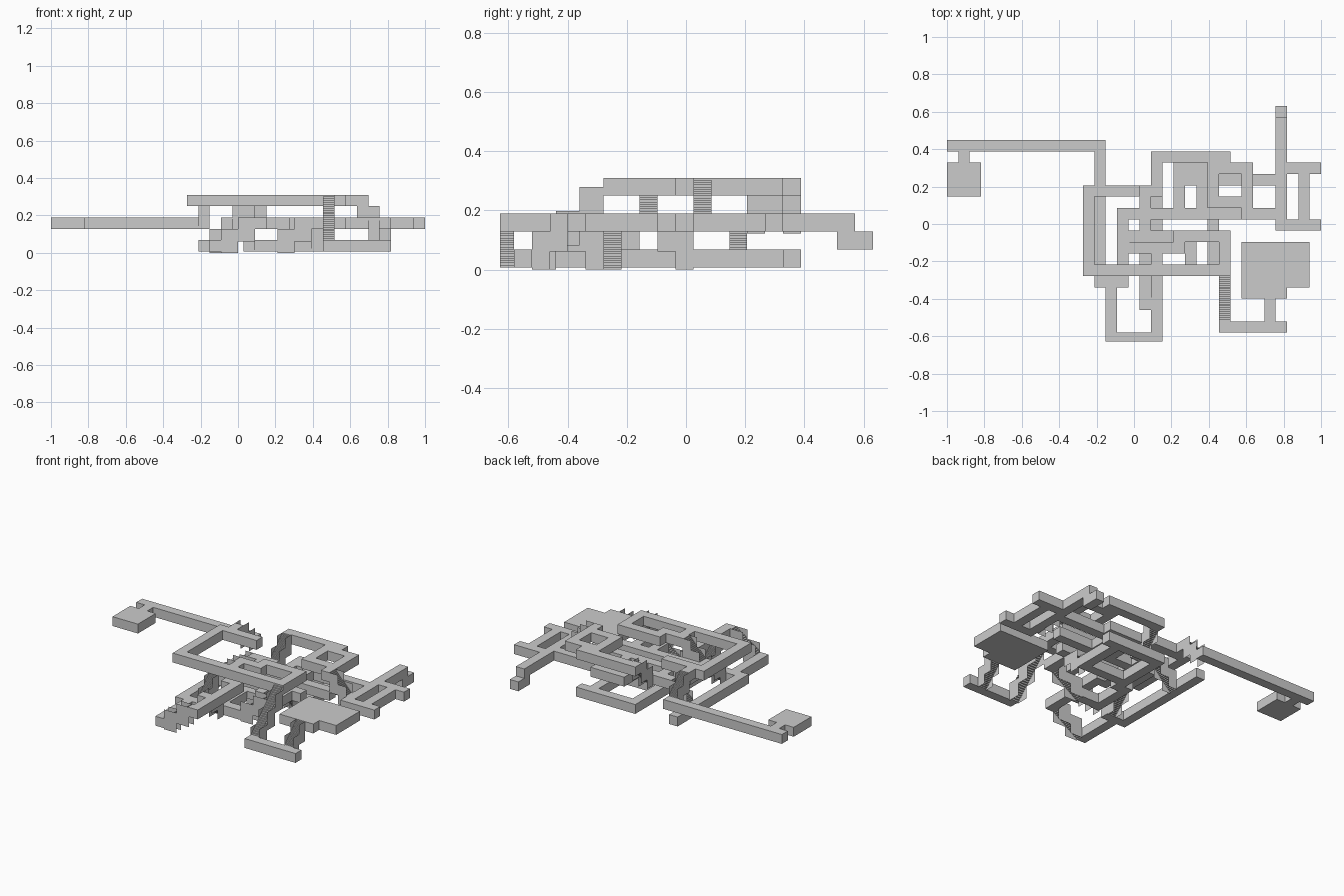
import bpy, bmesh

if "Cube" in bpy.data.objects:
    bpy.data.objects.remove(bpy.data.objects["Cube"])

C = 2 / 33                 # one grid cell
LEVELS = {"lower": 0, "middle": 2, "upper": 4}


def px(i):
    return -1 + C * i


def py(j):
    return max(0.631 - C * j, -0.628)


def pz(k):
    return 0.007 + C * k


def finish(name, bm):
    bmesh.ops.remove_doubles(bm, verts=bm.verts, dist=1e-5)
    me = bpy.data.meshes.new(name)
    bm.to_mesh(me)
    bm.free()
    ob = bpy.data.objects.new(name, me)
    bpy.context.collection.objects.link(ob)


def quad(bm, *pts):
    bm.faces.new([bm.verts.new(p) for p in pts])


def corridors(name, level, rects):
    """Closed passages from inclusive cell rectangles (col0, col1, row0, row1)."""
    cells = {(i, j) for a, b, c, d in rects
             for i in range(a, b + 1) for j in range(c, d + 1)}
    bm = bmesh.new()
    z0, z1 = pz(level), pz(level + 1)
    for i, j in sorted(cells):
        x0, x1, y0, y1 = px(i), px(i + 1), py(j + 1), py(j)
        quad(bm, (x0, y0, z1), (x1, y0, z1), (x1, y1, z1), (x0, y1, z1))
        quad(bm, (x0, y1, z0), (x1, y1, z0), (x1, y0, z0), (x0, y0, z0))
        for di, dj, (ax, ay), (bx, by) in (
                (-1, 0, (x0, y1), (x0, y0)), (1, 0, (x1, y0), (x1, y1)),
                (0, -1, (x1, y1), (x0, y1)), (0, 1, (x0, y0), (x1, y0))):
            if (i + di, j + dj) not in cells:
                quad(bm, (ax, ay, z0), (bx, by, z0), (bx, by, z1), (ax, ay, z1))
    finish(name, bm)


def stair(name, axis, lane, start, end, lv0, lv1, pieces=2, steps=8):
    """Stepped floor and ceiling between blocky side panels, along one lane."""
    bm = bmesh.new()
    if axis == "x":
        s, e = px(start), px(end)
        a, b = py(lane + 1), py(lane)
        pt = lambda t, w, z: (t, w, z)
    else:
        s, e = py(start), py(end)
        a, b = px(lane), px(lane + 1)
        pt = lambda t, w, z: (w, t, z)
    za, zb = pz(lv0), pz(lv1)
    run, rise = (e - s) / pieces, (zb - za) / pieces
    head = C if pieces == 2 else 0.03
    for p in range(pieces):
        t0, t1 = s + run * p, s + run * (p + 1)
        lo = min(za + rise * p, za + rise * (p + 1)) - 0.007
        hi = max(za + rise * p, za + rise * (p + 1)) + head
        for w in (a, b):
            quad(bm, pt(t0, w, lo), pt(t1, w, lo), pt(t1, w, hi), pt(t0, w, hi))
    n = pieces * steps
    for k in range(n):
        t0, t1 = s + (e - s) * k / n, s + (e - s) * (k + 1) / n
        for up in (0, C):
            z0 = za + (zb - za) * k / n + up
            z1 = za + (zb - za) * (k + 1) / n + up
            quad(bm, pt(t0, a, z0), pt(t0, b, z0), pt(t0, b, z1), pt(t0, a, z1))
            quad(bm, pt(t0, a, z1), pt(t0, b, z1), pt(t1, b, z1), pt(t1, a, z1))
    finish(name, bm)


# Lower passages
corridors("lower_passages", LEVELS["lower"], [
    (13, 13, 4, 15), (13, 15, 15, 15), (14, 14, 15, 20),
    (18, 24, 4, 4), (18, 18, 4, 10), (23, 23, 4, 9), (18, 23, 9, 9),
    (17, 17, 10, 14), (17, 18, 10, 10), (17, 19, 14, 14),
    (24, 29, 19, 19)])

# Middle passages and rooms
corridors("middle_passages", LEVELS["middle"], [
    (0, 2, 5, 7), (1, 1, 4, 4), (0, 13, 3, 3),
    (16, 18, 7, 7), (17, 17, 7, 11), (15, 26, 9, 9), (15, 15, 9, 12),
    (15, 24, 11, 11), (20, 20, 5, 9), (20, 23, 5, 5), (22, 22, 6, 9),
    (20, 28, 6, 6), (23, 23, 11, 14), (21, 21, 11, 13), (17, 17, 12, 13),
    (18, 18, 13, 20), (17, 17, 17, 17),
    (26, 29, 12, 16), (30, 31, 12, 15),
    (29, 29, 2, 10), (29, 32, 5, 5), (29, 32, 10, 10), (31, 31, 5, 10)])

# Upper passages
corridors("upper_passages", LEVELS["upper"], [
    (12, 16, 7, 7), (13, 13, 6, 7), (12, 12, 7, 14), (12, 24, 14, 14),
    (24, 24, 11, 14), (18, 20, 12, 12), (18, 18, 12, 14), (20, 24, 11, 11),
    (18, 24, 4, 4), (23, 26, 5, 5), (26, 26, 5, 9), (23, 23, 5, 8),
    (23, 26, 8, 8)])

# Dropping end of the right-hand passage
corridors("end_drop", 1, [(29, 29, 0, 1)])
corridors("end_landing", 2, [(29, 29, 1, 1)])

# Staircases: name, axis, lane, start edge, end edge, start and end level
for args in (
        ("north_west_stair", "y", 13, 4, 6, 2, 4),
        ("west_stair", "y", 15, 15, 13, 0, 2),
        ("south_stair", "y", 17, 17, 15, 2, 0),
        ("north_stair", "y", 18, 7, 5, 2, 4),
        ("loop_stair", "y", 23, 10, 12, 0, 2),
        ("long_stair", "y", 24, 15, 19, 4, 0, 3),
        ("room_stair", "y", 28, 17, 19, 2, 0),
        ("entry_stair", "x", 7, 14, 16, 0, 2),
        ("east_stair", "x", 9, 27, 29, 4, 2),
        ("centre_stair", "x", 12, 16, 18, 2, 4),
        ("inner_stair", "x", 14, 20, 23, 0, 2),
        ("front_stair", "x", 20, 15, 18, 0, 2)):
    stair(*args)
